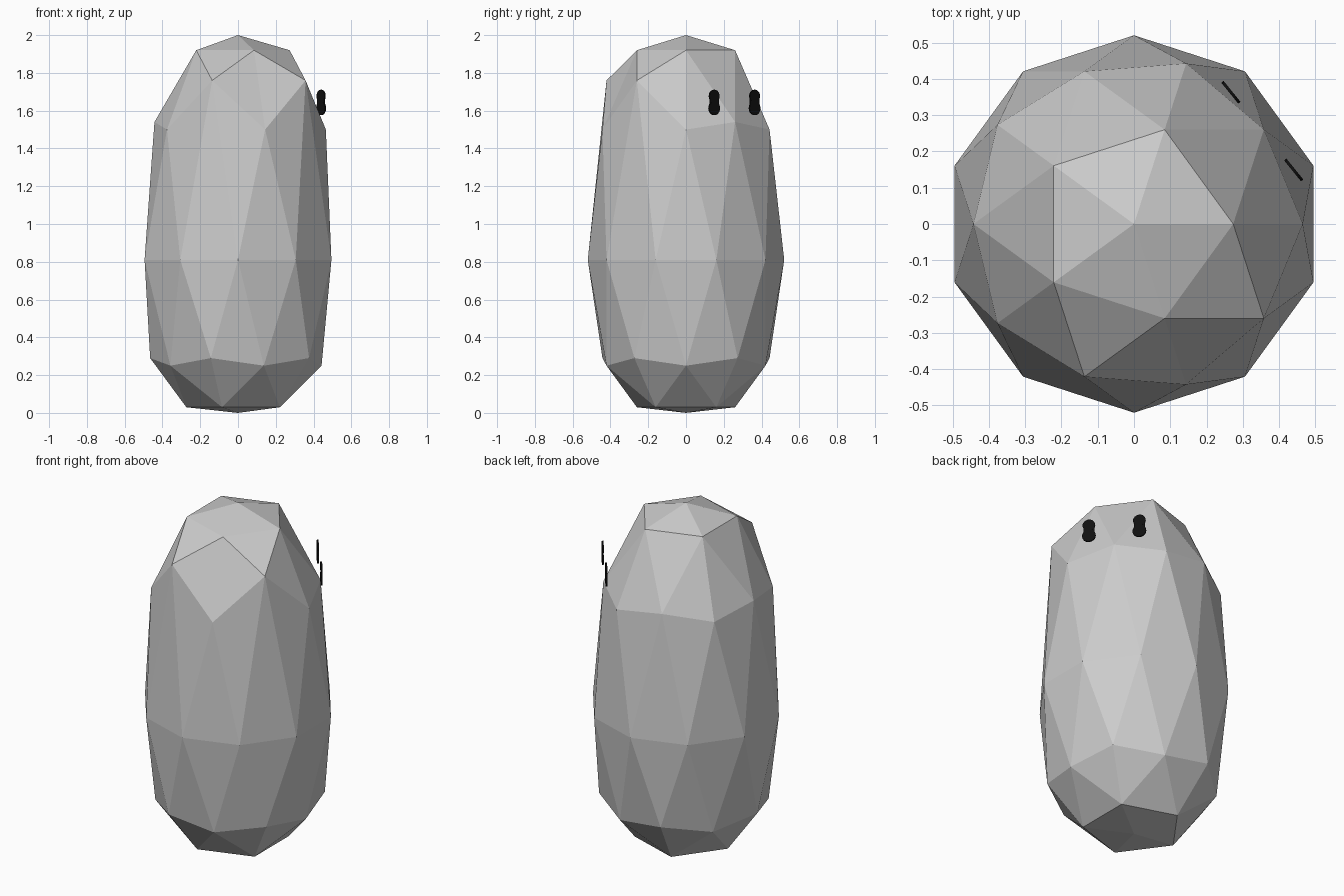
import bpy, bmesh, math
from mathutils import Matrix, Vector

if "Cube" in bpy.data.objects:
    bpy.data.objects.remove(bpy.data.objects["Cube"])

R = 0.52

# body: stretched low-poly icosphere, each ring moved to its own height
LEVELS = {1.0: 2.0, 0.85: 1.92, 0.53: 1.54, 0.45: 1.5, 0.0: 0.81,
          -0.45: 0.29, -0.53: 0.25, -0.85: 0.03, -1.0: 0.0}
bpy.ops.mesh.primitive_ico_sphere_add(subdivisions=2, radius=1)
body = bpy.context.object
body.name = "body"
for v in body.data.vertices:
    level = min(LEVELS, key=lambda k: abs(k - v.co.z))
    x, y = v.co.x * R, v.co.y * R
    z = LEVELS[level]
    # two raised points form the flattened brow
    if level == 0.53:
        angle = math.degrees(math.atan2(y, x))
        if abs(angle + 36) < 5 or abs(angle + 108) < 5:
            z = 1.76
    v.co = (x, y, z)

black = bpy.data.materials.new("eye_black")
black.diffuse_color = (0.005, 0.005, 0.005, 1)
black.use_nodes = True
black.node_tree.nodes["Principled BSDF"].inputs["Base Color"].default_value = black.diffuse_color


# eyes: thin upright plates made of two overlapping discs and a bridge
def eye(name, x, y):
    bm = bmesh.new()
    turn = Matrix.Rotation(math.radians(90), 4, 'Y')
    for z, r, thick in ((0.032, 0.034, 0.008), (-0.032, 0.037, 0.008)):
        bmesh.ops.create_cone(bm, cap_ends=True, segments=24, radius1=r, radius2=r,
                              depth=thick, matrix=Matrix.Translation((0, 0, z)) @ turn)
    bmesh.ops.create_cube(bm, size=1, matrix=Matrix.Diagonal((0.007, 0.06, 0.06, 1)))
    mesh = bpy.data.meshes.new(name)
    bm.to_mesh(mesh)
    bm.free()
    mesh.materials.append(black)
    ob = bpy.data.objects.new(name, mesh)
    ob.location = (x, y, 1.645)
    ob.rotation_euler.z = math.radians(39)
    bpy.context.collection.objects.link(ob)


eye("eye_left", 0.267, 0.363)
eye("eye_right", 0.44, 0.149)
